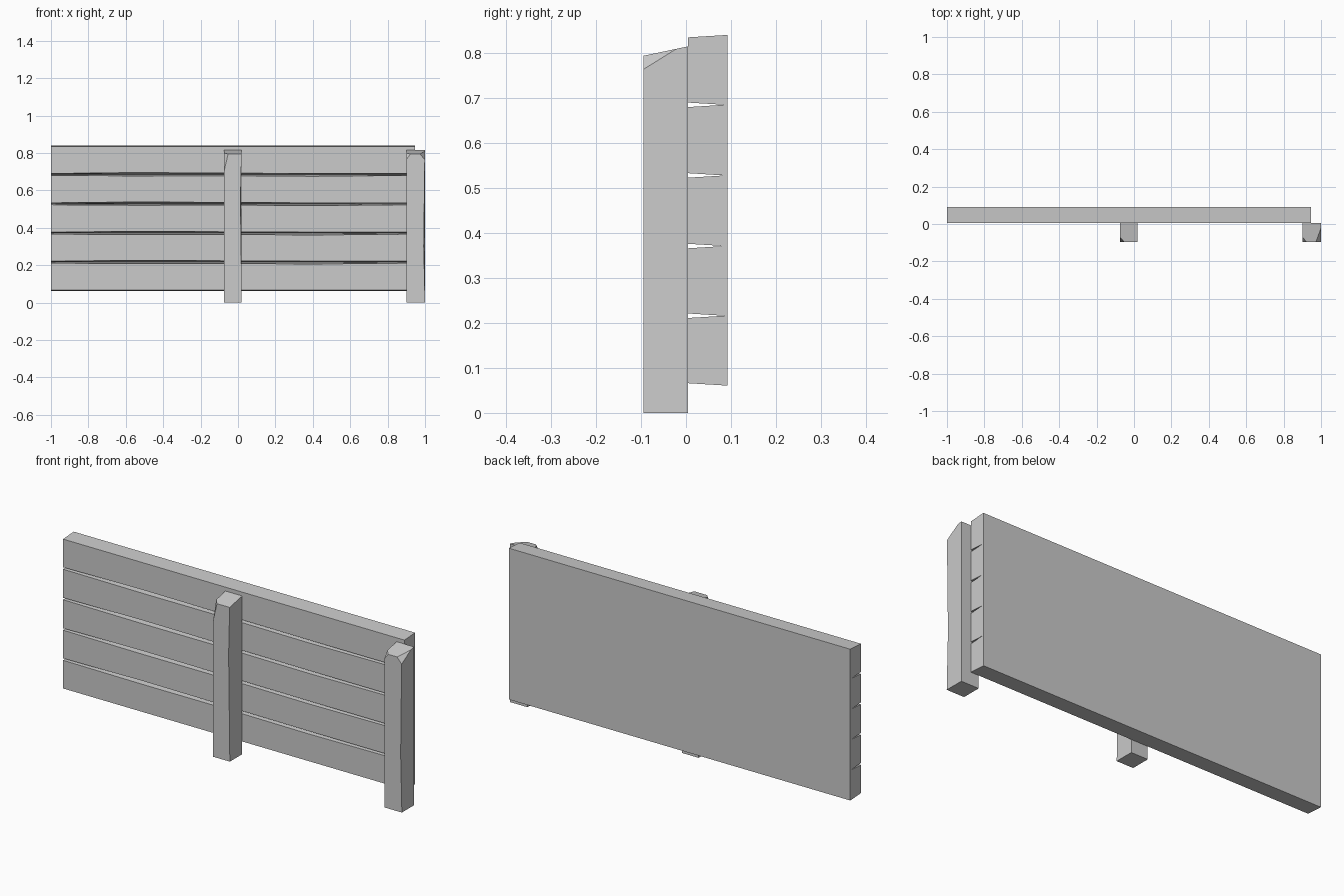
import bpy, bmesh
from mathutils import Vector

if "Cube" in bpy.data.objects:
    bpy.data.objects.remove(bpy.data.objects["Cube"])


def finish(bm, name):
    bmesh.ops.recalc_face_normals(bm, faces=bm.faces[:])
    me = bpy.data.meshes.new(name)
    bm.to_mesh(me)
    bm.free()
    ob = bpy.data.objects.new(name, me)
    bpy.context.collection.objects.link(ob)


def loft(rings):
    # closed solid through a list of equal-length rings
    bm = bmesh.new()
    vs = [[bm.verts.new(p) for p in r] for r in rings]
    for a, b in zip(vs, vs[1:]):
        for i in range(len(a)):
            j = (i + 1) % len(a)
            bm.faces.new((a[i], a[j], b[j], b[i]))
    bm.faces.new(vs[0])
    bm.faces.new(vs[-1])
    bmesh.ops.recalc_face_normals(bm, faces=bm.faces[:])
    return bm


# Horizontal boards: tapered front gaps that widen mid-length, flush flat back
FRONT, BACK = 0.005, 0.092
seams = [0.061, 0.216, 0.371, 0.528, 0.685, 0.840]
stations = [(-1.0, 0.005, 0.005), (-0.55, 0.010, 0.008), (0.0, 0.007, 0.007),
            (0.4, 0.005, 0.010), (0.945, 0.005, 0.005)]
for k in range(5):
    lo, hi = seams[k], seams[k + 1]
    rings = []
    for x, up, down in stations:
        if k == 0:
            up = 0.005
        if k == 4:
            down = 0.005
        rings.append([(x, FRONT, lo + up), (x, 0.086, lo), (x, BACK, lo),
                      (x, BACK, hi), (x, 0.086, hi), (x, FRONT, hi - down)])
    finish(loft(rings), f"board_{k + 1}")


# Posts: sloped top, slightly hewn right edge, chipped front corners
def post(name, x0, x1, hew_z, chips):
    y0, y1 = -0.095, 0.005

    def ring(z_front, z_back, inset):
        return [(x0, y0, z_front), (x1 - inset, y0, z_front),
                (x1, y1, z_back), (x0, y1, z_back)]

    bm = loft([ring(0, 0, 0), ring(hew_z, hew_z, 0.007), ring(0.794, 0.815, 0.001)])
    centre = Vector(((x0 + x1) / 2, -0.045, 0.4))
    for a, b, c in chips:
        a, b, c = Vector(a), Vector(b), Vector(c)
        n = (b - a).cross(c - a).normalized()
        if n.dot(a - centre) < 0:
            n = -n
        bmesh.ops.bisect_plane(bm, geom=bm.verts[:] + bm.edges[:] + bm.faces[:],
                               plane_co=a, plane_no=n, clear_outer=True)
        bmesh.ops.holes_fill(bm, edges=[e for e in bm.edges if e.is_boundary], sides=0)
    finish(bm, name)


post("middle_post", -0.075, 0.02, 0.55,
     [((-0.075, -0.095, 0.70), (-0.053, -0.095, 0.794), (-0.075, -0.07, 0.799))])
post("end_post", 0.90, 1.0, 0.30,
     [((0.90, -0.095, 0.765), (0.922, -0.095, 0.794), (0.90, -0.07, 0.799)),
      ((1.0, -0.095, 0.762), (0.973, -0.095, 0.794), (1.0, -0.02, 0.810))])
